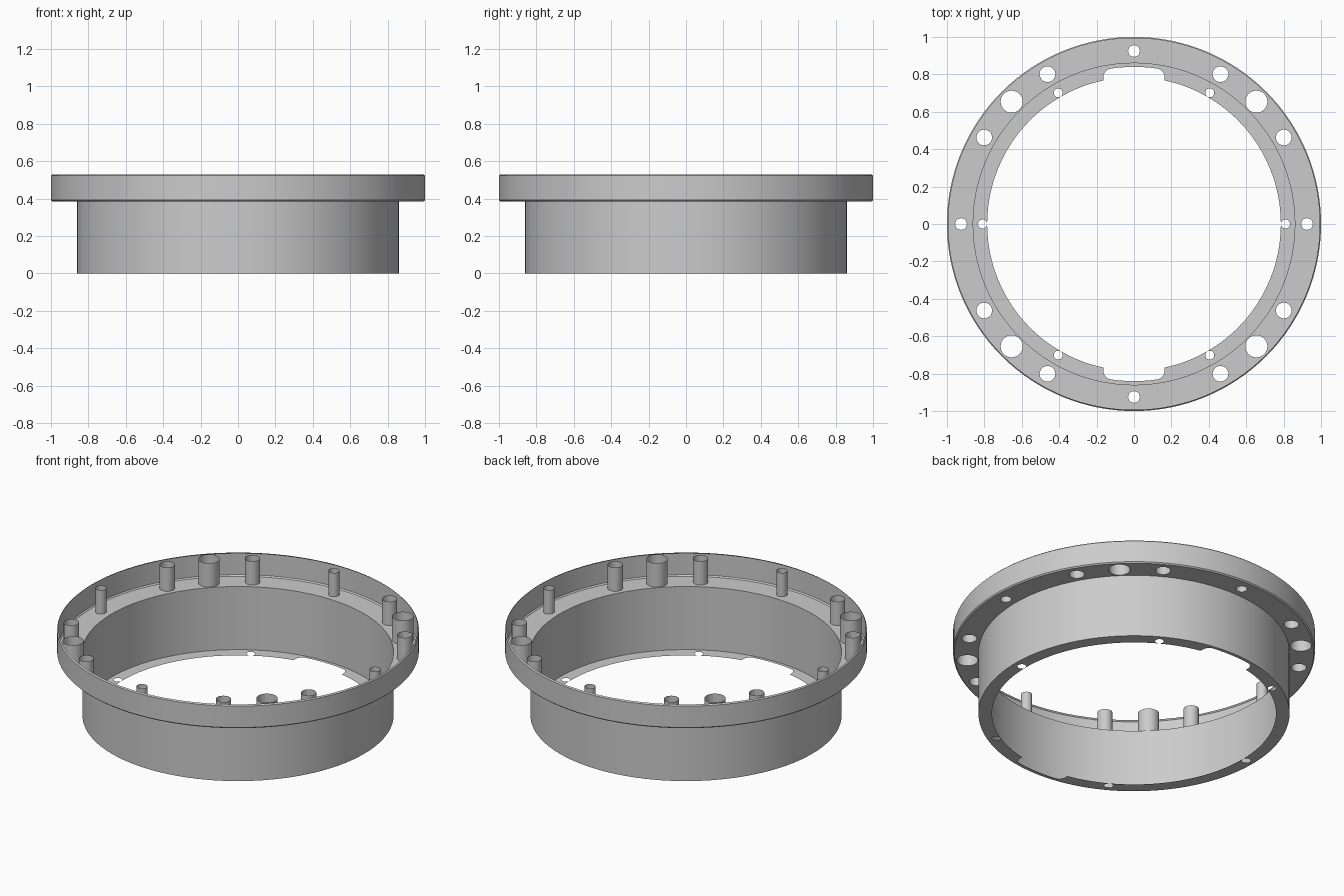
import bpy, bmesh
from math import sin, cos, pi, radians, degrees, atan2, sqrt

if "Cube" in bpy.data.objects:
    bpy.data.objects.remove(bpy.data.objects["Cube"])

SEG = 128
FLOOR, TOP = 0.385, 0.53          # flange plate height, rim height
R_RIM, R_BODY, R_IN = 1.0, 0.86, 0.785
CH = 0.007                        # small chamfer on the rim

grey = bpy.data.materials.new("mid grey")
grey.diffuse_color = (0.6, 0.6, 0.6, 1)
grey.use_nodes = True
grey.node_tree.nodes["Principled BSDF"].inputs["Base Color"].default_value = grey.diffuse_color


def finish(name, bm):
    mesh = bpy.data.meshes.new(name)
    bm.to_mesh(mesh)
    bm.free()
    mesh.materials.append(grey)
    ob = bpy.data.objects.new(name, mesh)
    bpy.context.collection.objects.link(ob)
    bpy.context.view_layer.objects.active = ob
    ob.select_set(True)
    bpy.ops.object.shade_smooth_by_angle(angle=radians(30))
    ob.select_set(False)
    return ob


def circle(r, n=SEG, cx=0.0, cy=0.0):
    return [(cx + r * cos(2 * pi * i / n), cy + r * sin(2 * pi * i / n)) for i in range(n)]


def polar(r, deg):
    return r * cos(radians(deg)), r * sin(radians(deg))


def lathe(name, profile, n=SEG, cx=0.0, cy=0.0):
    """Open surface of revolution from (radius, z) points listed upwards."""
    bm = bmesh.new()
    rings = [[bm.verts.new((x, y, z)) for x, y in circle(r, n, cx, cy)] for r, z in profile]
    for a, b in zip(rings, rings[1:]):
        for i in range(n):
            j = (i + 1) % n
            bm.faces.new((a[i], a[j], b[j], b[i]))
    return finish(name, bm)


def plate(name, loops, z):
    """Flat sheet bounded by the first loop, with the other loops as holes."""
    bm = bmesh.new()
    edges = []
    for pts in loops:
        vs = [bm.verts.new((x, y, z)) for x, y in pts]
        edges += [bm.edges.new((vs[i - 1], vs[i])) for i in range(len(vs))]
    bmesh.ops.triangle_fill(bm, edges=edges, use_beauty=True, normal=(0, 0, 1))
    for f in bm.faces:
        if f.normal.z < 0:
            f.normal_flip()
    return finish(name, bm)


# Walls
lathe("body_wall", [(R_BODY, 0), (R_BODY, FLOOR)])
lathe("rim_wall", [(R_RIM - CH, FLOOR), (R_RIM, FLOOR + CH), (R_RIM, TOP - CH), (R_RIM - CH, TOP)])

# Bolt holes in the flange: (angle, radius), each with a thin upright sleeve
bolts = []
for q in range(4):
    bolts += [(90 * q + a, r) for a, r in ((0, 0.031), (30, 0.042), (45, 0.059), (60, 0.042))]
holes = []
for k, (ang, r) in enumerate(bolts):
    cx, cy = polar(0.925, ang)
    holes.append(circle(r, 32, cx, cy))
    lathe("bolt_sleeve_%02d" % k, [(r, FLOOR), (r, TOP)], 32, cx, cy)
plate("flange_plate", [circle(R_RIM - CH), circle(R_BODY)] + holes, FLOOR)

# Inner outline of the base ring: two arcs joined by rounded notches
HALF, DEEP, FIL = 0.163, 0.84, 0.045
a0 = degrees(atan2(sqrt(R_IN ** 2 - HALF ** 2), HALF))
ccx = HALF - FIL
ccy = sqrt(DEEP ** 2 - ccx ** 2) - FIL
corner = [(ccx + FIL * cos(pi / 2 * i / 8), ccy + FIL * sin(pi / 2 * i / 8)) for i in range(9)]
arc = [polar(R_IN, -a0 + 2 * a0 * i / 56) for i in range(57)]
a1 = degrees(atan2(ccy + FIL, ccx))
floor_arc = [polar(DEEP, a1 + (180 - 2 * a1) * i / 8) for i in range(1, 8)]
half = arc + corner + floor_arc + [(-x, y) for x, y in reversed(corner)]
outline = half + [(-x, -y) for x, y in half]

pins = [circle(0.024, 24, *polar(0.81, 60 * k)) for k in range(6)]
plate("base_ring", [circle(R_BODY), outline] + pins, 0)
